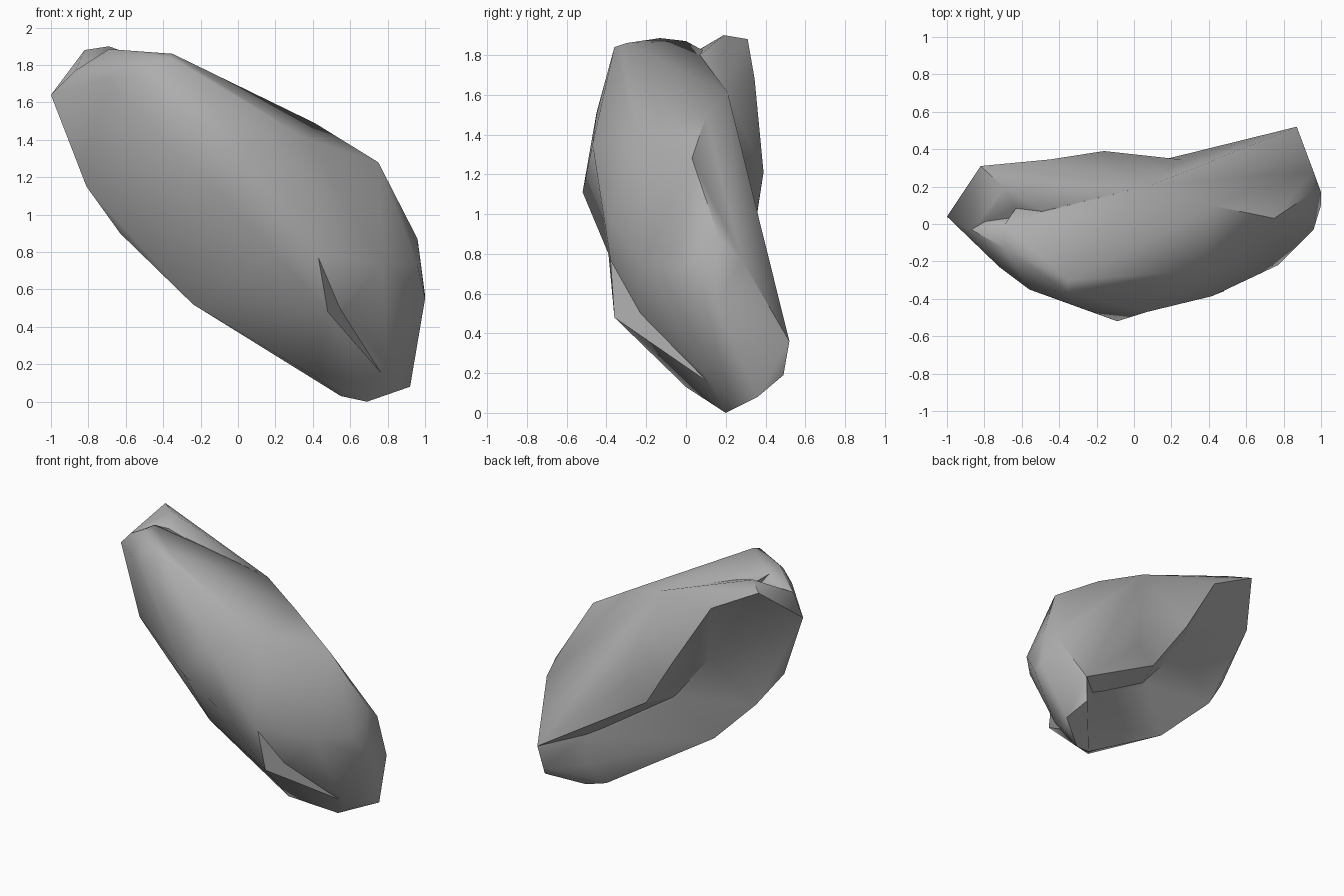
import bpy
import bmesh

cube = bpy.data.objects.get("Cube")
if cube:
    bpy.data.objects.remove(cube, do_unlink=True)

# Single stone colour
stone = bpy.data.materials.new("stone grey")
stone.use_nodes = True
grey = (0.42, 0.42, 0.42, 1)
stone.diffuse_color = grey
stone.node_tree.nodes["Principled BSDF"].inputs["Base Color"].default_value = grey


def faceted_mass(name, corners):
    """Wrap a set of corner points in a closed faceted skin."""
    bm = bmesh.new()
    for corner in corners:
        bm.verts.new(corner)
    result = bmesh.ops.convex_hull(bm, input=bm.verts[:])
    loose = {v for v in result["geom_interior"] + result["geom_unused"]
             if isinstance(v, bmesh.types.BMVert)}
    bmesh.ops.delete(bm, geom=list(loose), context="VERTS")
    bmesh.ops.recalc_face_normals(bm, faces=bm.faces[:])
    mesh = bpy.data.meshes.new(name)
    bm.to_mesh(mesh)
    bm.free()
    mesh.materials.append(stone)
    rock = bpy.data.objects.new(name, mesh)
    bpy.context.collection.objects.link(rock)
    return rock


# Landmarks shared by neighbouring masses
left_tip = (-1, .04, 1.64)
left_notch = (-.87, -.03, 1.77)
top_rear = (-.69, 0, 1.87)
top_front = (-.35, -.3, 1.86)
brow = (.07, -.47, 1.35)
crest = [(.1, .21, 1.61), (.41, .1, 1.49)]
crest_end = [(.75, .03, 1.28), (.96, .17, .87), (1, .17, .57)]
ledge_start = (-.45, .345, 1.68)
ledge_middle = [(.25, .345, .93), (.1, .33, .82)]
hollow_top = (-.3, .16, 1.19)
hollow = (.02, .11, .8)
hollow_end = (.57, .24, .44)
flank = (.2, -.39, .8)
belly = (-.24, .01, .52)
toe = [(.92, .36, .08), (.95, .2, .38)]
toe_point = (.87, .52, .36)
sole = [(.69, .2, 0), (.55, .16, .03), (.42, 0, .13), (.83, .22, .08)]
fin_edge = [(.43, -.38, .77), (.54, -.23, .5)]

# Corners around the waist, where the upper and lower halves meet
waist = crest + [brow, hollow, (.38, -.25, 1.4), flank, belly]

# Upper half: blunt shoulder and front bulge
shoulder = [
    left_tip, left_notch, top_rear, top_front, hollow_top,
    (-.69, -.13, 1.885), (-.36, -.36, 1.84), (-.56, -.35, 1.75),
    (-.72, -.23, 1.72), (-.28, -.45, 1.51), (-.09, -.52, 1.11),
    (-.81, -.01, 1.15), (-.63, .07, .9),
]

# Lower half: rounded side narrowing to the foot
foot = crest_end + toe + sole + fin_edge + [
    hollow_end, (.96, -.03, .73), (.77, -.22, .74), (.42, -.385, .98),
    (.8, .09, .2), (1, .1, .55),
]

# Sharp keel under the front and pointed toe at the back
keel = fin_edge + sole + [flank, belly, (.48, -.36, .48), hollow_end]
toe_wedge = crest_end + toe + sole + [
    toe_point, hollow_end, (.84, .49, .19), (.91, .4, .25),
]

# Overhanging ledge along the back, above the hollow
upper_ledge = crest + ledge_middle + [
    ledge_start, (-.16, .39, 1.21), hollow_top, hollow, top_rear, top_front,
]
lower_ledge = crest + crest_end + ledge_middle + [
    hollow, hollow_end, toe_point, (.96, .28, .77), (.6, .41, .6),
]

# Small crown rising behind the shoulder
crown_top = [
    left_tip, left_notch, ledge_start, hollow_top, crest[0],
    (-.82, .31, 1.88), (-.69, .19, 1.9), (-.48, .07, 1.8),
]

body = faceted_mass("rock_body", waist + shoulder)
parts = [faceted_mass("rock_foot", waist + foot),
         faceted_mass("rock_keel", keel),
         faceted_mass("rock_toe", toe_wedge),
         faceted_mass("rock_upper_ledge", upper_ledge),
         faceted_mass("rock_lower_ledge", lower_ledge),
         faceted_mass("rock_crown", crown_top)]

# Fuse the masses into one closed skin
bpy.context.view_layer.objects.active = body
for part in parts:
    union = body.modifiers.new("fuse", "BOOLEAN")
    union.operation = "UNION"
    union.solver = "EXACT"
    union.object = part
    bpy.ops.object.modifier_apply(modifier=union.name)
    bpy.data.objects.remove(part, do_unlink=True)

# Soft worn facets with the strongest ridges kept sharp
bpy.ops.object.select_all(action="DESELECT")
body.select_set(True)
bpy.ops.object.shade_smooth_by_angle(angle=0.75)
